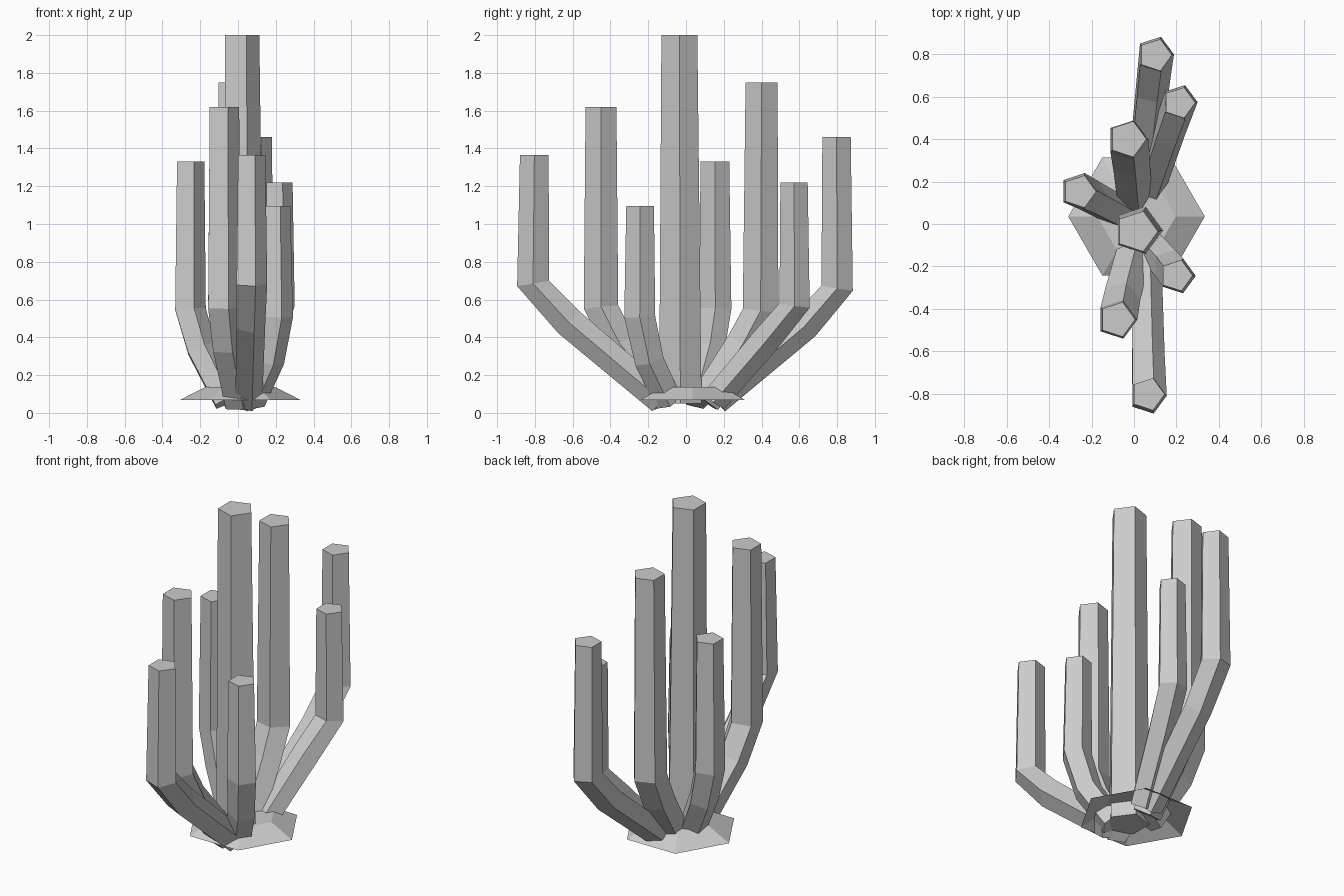
import bpy, bmesh, math
from mathutils import Vector

if "Cube" in bpy.data.objects:
    bpy.data.objects.remove(bpy.data.objects["Cube"])

UP = Vector((0, 0, 1))


def finish(bm, name):
    bmesh.ops.recalc_face_normals(bm, faces=bm.faces)
    me = bpy.data.meshes.new(name)
    bm.to_mesh(me)
    bm.free()
    ob = bpy.data.objects.new(name, me)
    bpy.context.collection.objects.link(ob)
    return ob


def loft(name, rings, sides):
    """rings: (centre, direction, radius); capped tube through the rings"""
    bm = bmesh.new()
    prev = first = None
    for c, d, r in rings:
        q = UP.rotation_difference(Vector(d))
        ring = []
        for i in range(sides):
            a = 2 * math.pi * i / sides
            ring.append(bm.verts.new(Vector(c) + q @ Vector((r * math.cos(a), r * math.sin(a), 0))))
        if prev:
            for i in range(sides):
                j = (i + 1) % sides
                bm.faces.new((prev[i], prev[j], ring[j], ring[i]))
        else:
            first = ring
        prev = ring
    bm.faces.new(prev)
    bm.faces.new(first[::-1])
    return finish(bm, name)


def arm(name, base, mid, bend, top, r):
    """five-sided stem that leans outward, then turns upright"""
    base, mid, bend, top = map(Vector, (base, mid, bend, top))
    d1 = (mid - base).normalized()
    d2 = (bend - mid).normalized()
    loft(name, [(base, d1, r * 0.98), (mid, d1 + d2, r * 1.06),
                (bend, d2 * 0.3 + UP, r * 1.12), (top, UP, r)], 5)


# central upright stem
loft("central_stem", [((0.02, -0.03, 0.05), UP, 0.118), ((0.013, -0.035, 2.0), UP, 0.1)], 5)

# side stems: base, lower bend, upper bend, top, radius
arms = [
    ((0.05, -0.13, 0.066), (0.06, -0.62, 0.48), (0.065, -0.81, 0.685), (0.065, -0.803, 1.365), 0.08),
    ((0.03, 0.16, 0.066), (0.08, 0.63, 0.465), (0.10, 0.80, 0.66), (0.10, 0.797, 1.46), 0.079),
    ((0.07, 0.15, 0.07), (0.16, 0.42, 0.385), (0.215, 0.575, 0.57), (0.213, 0.572, 1.22), 0.076),
    ((0.0, 0.10, 0.06), (-0.02, 0.30, 0.36), (-0.03, 0.395, 0.54), (-0.03, 0.40, 1.75), 0.089),
    ((-0.06, 0.05, 0.06), (-0.20, 0.125, 0.34), (-0.26, 0.155, 0.55), (-0.258, 0.153, 1.33), 0.08),
    ((0.07, -0.09, 0.06), (0.165, -0.195, 0.28), (0.205, -0.245, 0.51), (0.2, -0.243, 1.095), 0.077),
    ((0.0, -0.12, 0.06), (-0.06, -0.35, 0.36), (-0.08, -0.45, 0.56), (-0.08, -0.45, 1.62), 0.086),
]
for i, a in enumerate(arms):
    arm(f"side_stem_{i + 1}", *a)

# six-sided soil skirt, open underneath
bm = bmesh.new()
bmesh.ops.create_circle(bm, cap_ends=True, segments=6, radius=0.185)
top = bm.faces[:][0]
rim = [v for v in top.verts]
low = [bm.verts.new((v.co.x * 0.322 / 0.185, v.co.y * 0.322 / 0.185, -0.07)) for v in rim]
for i in range(6):
    j = (i + 1) % 6
    bm.faces.new((rim[i], low[i], low[j], rim[j]))
# turn so that corners point along x
a = math.atan2(rim[0].co.y, rim[0].co.x)
for v in bm.verts:
    x, y = v.co.x, v.co.y
    v.co.x = x * math.cos(a) + y * math.sin(a)
    v.co.y = -x * math.sin(a) + y * math.cos(a)
skirt = finish(bm, "soil_skirt")
skirt.location = (0.012, 0.035, 0.137)
